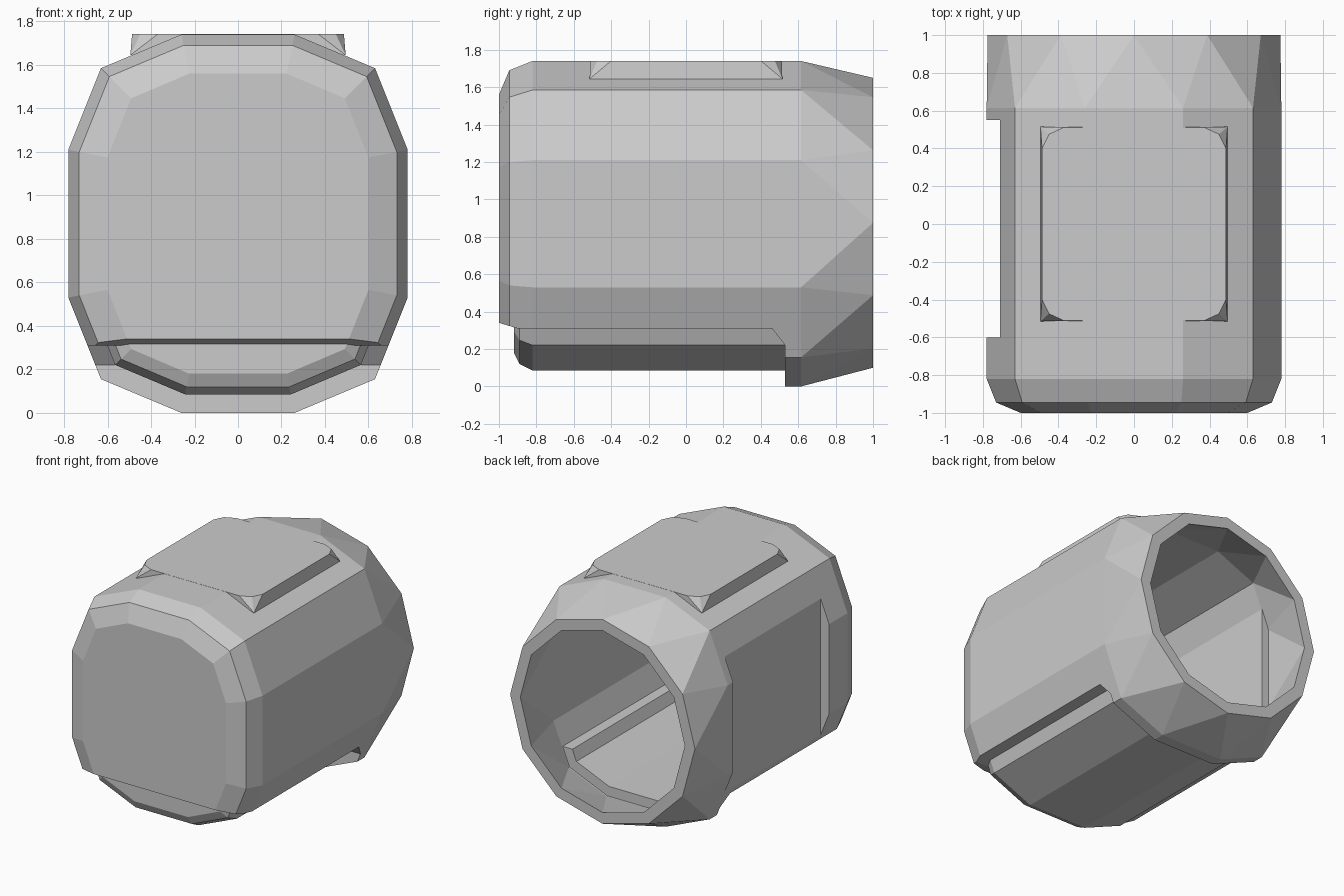
import bpy, bmesh
from math import cos, sin, radians

if "Cube" in bpy.data.objects:
    bpy.data.objects.remove(bpy.data.objects["Cube"])

ZC = 0.87  # height of the long axis


def ring(y, d):
    """Twelve-sided section at depth y, inset by d."""
    a = (0.78 - d, 0.34 - 0.2 * d)
    b = (0.63 - 0.77 * d, 0.715 - 0.77 * d)
    c = (0.26 - 0.2 * d, 0.87 - d)
    right = [(c[0], -c[1]), (b[0], -b[1]), (a[0], -a[1]), a, b, c]
    loop = right + [(-x, -z) for x, z in right]
    loop = loop[2:] + loop[:2]
    return [(x, y, ZC + z) for x, z in loop]


def round_ring(y, r):
    """Regular section turned half a step, used at the open rear."""
    return [(r * cos(radians(30 * i)), y, 0.875 + r * sin(radians(30 * i))) for i in range(12)]


def finish(name, bm):
    bmesh.ops.recalc_face_normals(bm, faces=bm.faces[:])
    mesh = bpy.data.meshes.new(name)
    bm.to_mesh(mesh)
    bm.free()
    ob = bpy.data.objects.new(name, mesh)
    bpy.context.collection.objects.link(ob)
    return ob


def loft(name, rings, twist=-1):
    """Closed solid through rings; the span numbered twist is triangulated."""
    bm = bmesh.new()
    vs = [[bm.verts.new(p) for p in r] for r in rings]
    n = len(rings[0])
    for s in range(len(vs) - 1):
        p, q = vs[s], vs[s + 1]
        for i in range(n):
            j = (i + 1) % n
            if s == twist:
                bm.faces.new((p[i], p[j], q[i]))
                bm.faces.new((p[j], q[j], q[i]))
            else:
                bm.faces.new((p[i], p[j], q[j], q[i]))
    bm.faces.new(vs[0])
    bm.faces.new(vs[-1])
    return finish(name, bm)


def box(name, lo, hi):
    corners = lambda x: [(x, lo[1], lo[2]), (x, hi[1], lo[2]), (x, hi[1], hi[2]), (x, lo[1], hi[2])]
    return loft(name, [corners(lo[0]), corners(hi[0])])


def cut(ob, cutter):
    """Subtract the cutter, then discard it."""
    cutter.hide_render = True
    bpy.context.view_layer.objects.active = ob
    m = ob.modifiers.new("cut", 'BOOLEAN')
    m.operation, m.solver, m.object = 'DIFFERENCE', 'EXACT', cutter
    bpy.ops.object.modifier_apply(modifier=m.name)
    bpy.data.objects.remove(cutter)


# Outer shell with bevelled front and faceted rear taper
shell = loft("outer_shell", [ring(-1, 0.18), ring(-0.945, 0.05), ring(-0.82, 0),
                             ring(0.615, 0), round_ring(1, 0.775)], twist=3)

# Cavity, kept narrower behind the sunken side panel
cavity = loft("cavity", [ring(-0.92, 0.2), ring(-0.885, 0.13), ring(-0.82, 0.095),
                         ring(0.61, 0.095), round_ring(1, 0.69), round_ring(1.1, 0.69)], twist=3)
cut(cavity, box("panel_backing", (-1, -0.68, 0), (-0.63, 0.62, 2)))
cut(shell, cavity)

# Sunken left panel
cut(shell, box("panel_recess", (-1, -0.6, -0.5), (-0.71, 0.55, 2)))

# Lower opening with a chamfered rear corner
profile = [(-1.1, 0.37), (-1, 0.34), (-0.9, 0.31), (0.46, 0.31),
           (0.53, 0.22), (0.53, -0.2), (-1.1, -0.2)]
cut(shell, loft("lower_opening", [[(x, y, z) for y, z in profile] for x in (-1, 1)]))

# Lower liner seen through the opening
liner = loft("lower_liner", [ring(-0.92, 0.18), ring(-0.89, 0.12), ring(-0.82, 0.085), ring(0.6, 0.085)])
cut(liner, loft("liner_hollow", [ring(-0.84, 0.26), ring(-0.8, 0.17), ring(0.7, 0.17)]))
cut(liner, box("liner_trim", (-1, -1.2, 0.37), (1, 1.2, 2)))

# Raised top pad with clipped corners
bm = bmesh.new()
for sx in (-1, 1):
    for sy in (-1, 1):
        for x, y, z in ((0.495, 0.515, 1.645), (0.487, 0.40, 1.741),
                        (0.45, 0.475, 1.741), (0.37, 0.512, 1.741)):
            bm.verts.new((sx * x, sy * y, z))
bmesh.ops.convex_hull(bm, input=bm.verts[:])
finish("top_pad", bm)
